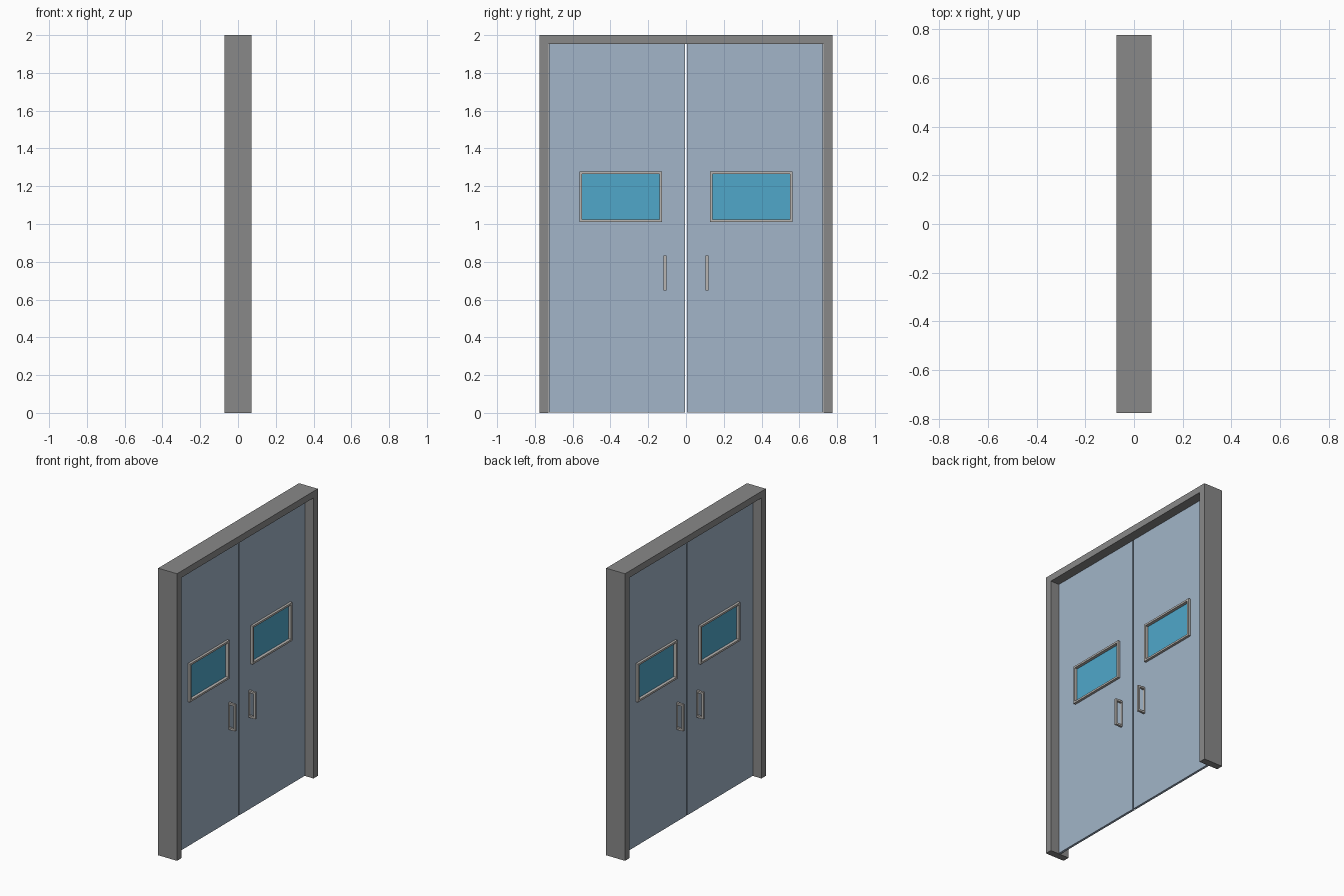
import bpy, bmesh

if "Cube" in bpy.data.objects:
    bpy.data.objects.remove(bpy.data.objects["Cube"])


def material(name, rgb):
    m = bpy.data.materials.new(name)
    m.diffuse_color = (*rgb, 1)
    m.use_nodes = True
    m.node_tree.nodes["Principled BSDF"].inputs["Base Color"].default_value = m.diffuse_color
    return m


def finish(name, bm, mat=None, mirror=(False, False)):
    bmesh.ops.recalc_face_normals(bm, faces=bm.faces)
    me = bpy.data.meshes.new(name)
    bm.to_mesh(me)
    bm.free()
    ob = bpy.data.objects.new(name, me)
    bpy.context.collection.objects.link(ob)
    if mat:
        me.materials.append(mat)
    if any(mirror):
        mod = ob.modifiers.new("mirror", 'MIRROR')
        mod.use_axis = (mirror[0], mirror[1], False)
        mod.use_mirror_merge = False
    return ob


def prism(name, pts, half, mat=None, mirror=(False, False)):
    """Extrude a (y, z) outline through x = -half..half."""
    bm = bmesh.new()
    face = bm.faces.new([bm.verts.new((-half, y, z)) for y, z in pts])
    ext = bmesh.ops.extrude_face_region(bm, geom=[face])["geom"]
    verts = [v for v in ext if isinstance(v, bmesh.types.BMVert)]
    bmesh.ops.translate(bm, verts=verts, vec=(2 * half, 0, 0))
    # keep the back cap so the solid is closed
    if not face.is_valid:
        bm.faces.new([v for v in bm.verts if v not in verts])
    return finish(name, bm, mat, mirror)


def rect(a0, a1, z0, z1):
    return [(a0, z0), (a1, z0), (a1, z1), (a0, z1)]


def ring(name, outer, inner, d0, d1, mat, mirror, to_xyz):
    """Rectangular solid with a rectangular hole, between depths d0 and d1."""
    bm = bmesh.new()
    loops = [[bm.verts.new(to_xyz(a, z, d)) for a, z in r]
             for r, d in ((outer, d0), (outer, d1), (inner, d1), (inner, d0))]
    for k in range(4):
        p, q = loops[k], loops[(k + 1) % 4]
        for i in range(4):
            j = (i + 1) % 4
            bm.faces.new((p[i], p[j], q[j], q[i]))
    return finish(name, bm, mat, mirror)


def across_x(a, z, d):
    return (d, a, z)


def across_y(a, z, d):
    return (a, d, z)


door_mat = material("door_blue", (0.36, 0.46, 0.58))
glass_mat = material("glass_blue", (0.08, 0.39, 0.59))
metal_mat = material("light_metal", (0.48, 0.46, 0.44))
frame_mat = material("frame_grey", (0.25, 0.25, 0.25))

# Door surround: two jambs and a header as one outline
prism("door_frame", [(-0.775, 0), (-0.727, 0), (-0.727, 1.954), (0.727, 1.954),
                     (0.727, 0), (0.775, 0), (0.775, 2), (-0.775, 2)],
      0.0725, frame_mat)

# Door leaves with window openings
window_out = rect(0.128, 0.563, 1.01, 1.277)
window_in = rect(0.141, 0.55, 1.023, 1.264)
D = 0.008
ring("door_leaf", rect(0.005, 0.725, 0.003, 1.952), window_in,
     -D, D, door_mat, (False, True), across_x)

# Raised window trim and glass pane
ring("window_trim", window_out, window_in, -0.025, 0.025, metal_mat,
     (False, True), across_x)
prism("window_glass", window_in, 0.004, glass_mat, (False, True))

# Pull handles on both faces of both leaves
ring("pull_handle", rect(D - 0.002, 0.061, 0.647, 0.833),
     rect(D + 0.004, 0.049, 0.66, 0.82), 0.103, 0.118, metal_mat,
     (True, True), across_y)
